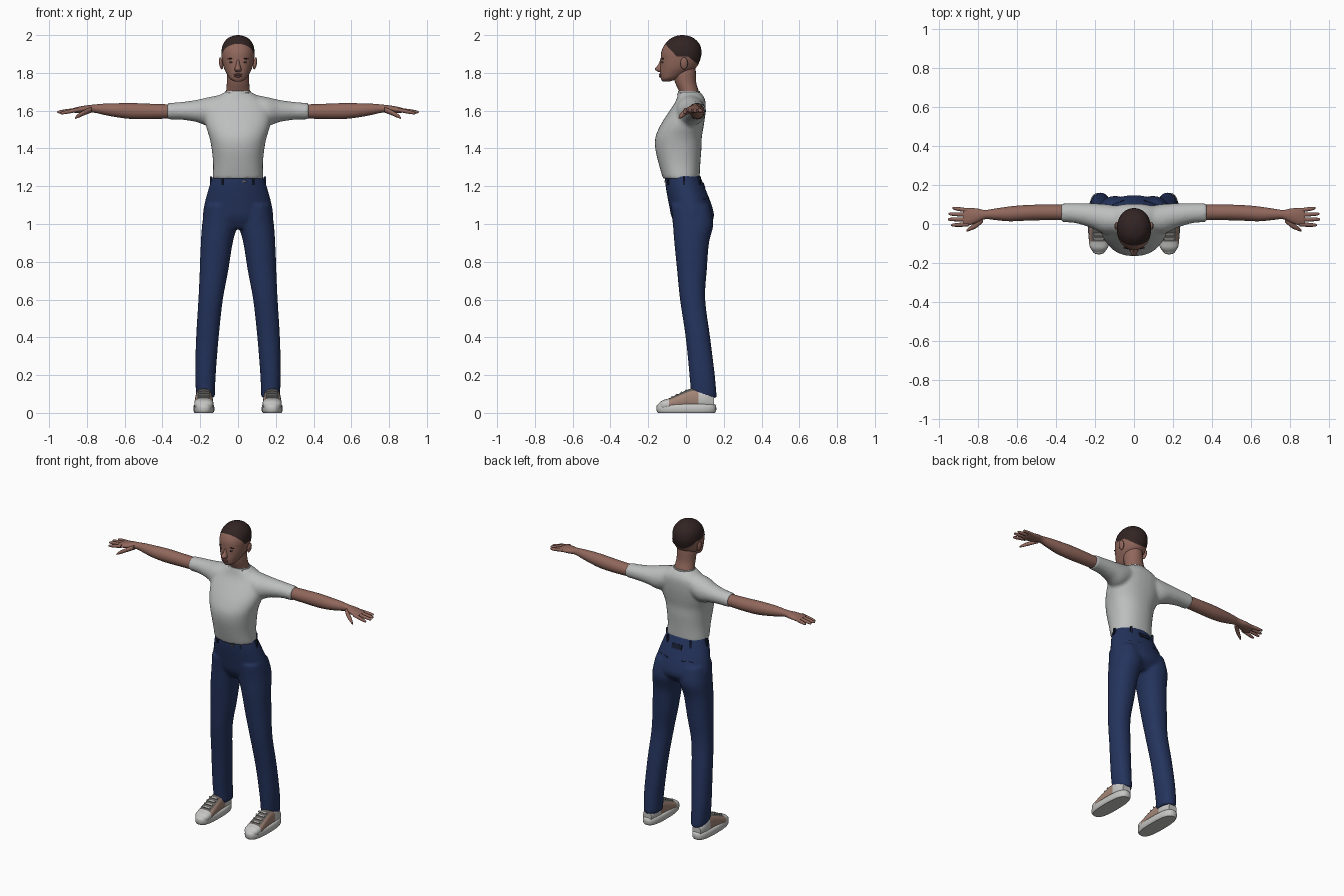
import bpy, bmesh, math
from mathutils import Matrix, Vector

cube = bpy.data.objects.get("Cube")
if cube:
    bpy.data.objects.remove(cube)


def colour(name, r, g, b):
    m = bpy.data.materials.new(name)
    m.diffuse_color = (r, g, b, 1)
    m.use_nodes = True
    bsdf = next(n for n in m.node_tree.nodes if n.type == 'BSDF_PRINCIPLED')
    bsdf.inputs["Base Color"].default_value = (r, g, b, 1)
    bsdf.inputs["Roughness"].default_value = 0.8
    return m


SHIRT = colour("shirt_grey", .50, .52, .51)
DENIM = colour("denim_blue", .018, .034, .11)
DARK = colour("dark_denim", .008, .012, .03)
SKIN = colour("skin_brown", .28, .135, .105)
LIP = colour("lip_brown", .2, .08, .07)
HAIR = colour("hair_dark", .032, .018, .017)
WHITE = colour("shoe_white", .56, .56, .55)
TAN = colour("shoe_tan", .36, .23, .18)
GREY = colour("lace_grey", .13, .12, .11)


def spline(rings, steps):
    """Smooth in-between rings through the key rings."""
    out = []
    for i in range(len(rings) - 1):
        p0, p1 = rings[max(i - 1, 0)], rings[i]
        p2, p3 = rings[i + 1], rings[min(i + 2, len(rings) - 1)]
        for k in range(steps):
            t = k / steps
            out.append([b + t * ((c - a) + t * (2 * a - 5 * b + 4 * c - d + t * (3 * (b - c) + d - a))) / 2
                        for a, b, c, d in zip(p0, p1, p2, p3)])
    return out + [list(rings[-1])]


def loft(bm, axis, rings, side=1, power=2.0, n=24, steps=4):
    """Rings are (position on axis, low and high extent on the other two axes)."""
    loops = []
    for t, a0, a1, b0, b1 in spline(rings, steps):
        loop = []
        for k in range(n):
            w = 2 * math.pi * k / n
            c, s = math.cos(w), math.sin(w)
            a = (a0 + a1 + (a1 - a0) * math.copysign(abs(c) ** (2 / power), c)) / 2
            b = (b0 + b1 + (b1 - b0) * math.copysign(abs(s) ** (2 / power), s)) / 2
            x, y, z = {'x': (t, a, b), 'y': (a, t, b), 'z': (a, b, t)}[axis]
            loop.append(bm.verts.new((side * x, y, z)))
        loops.append(loop)
    for lo, hi in zip(loops, loops[1:]):
        for k in range(n):
            bm.faces.new((lo[k], lo[(k + 1) % n], hi[(k + 1) % n], hi[k]))
    bm.faces.new(loops[0])
    bm.faces.new(loops[-1])


def centred(rings):
    return [(z, -w, w, y0, y1) for z, w, y0, y1 in rings]


def finish(name, bm, *mats, smooth=True):
    bmesh.ops.recalc_face_normals(bm, faces=bm.faces[:])
    me = bpy.data.meshes.new(name)
    for f in bm.faces:
        f.smooth = smooth and len(f.verts) < 10
    bm.to_mesh(me)
    bm.free()
    for m in mats:
        me.materials.append(m)
    ob = bpy.data.objects.new(name, me)
    bpy.context.scene.collection.objects.link(ob)
    return ob


def fuse(ob, voxel):
    """Blend overlapping limbs into one skin of cloth."""
    r = ob.modifiers.new("Fuse", 'REMESH')
    r.mode, r.voxel_size, r.use_smooth_shade = 'VOXEL', voxel, True
    s = ob.modifiers.new("Soften", 'SMOOTH')
    s.factor, s.iterations = .5, 4


def ball(name, pos, radii, mat, tilt=0):
    bm = bmesh.new()
    mx = Matrix.Translation(pos) @ Matrix.Rotation(tilt, 4, 'Y') @ Matrix.Diagonal((*radii, 1))
    bmesh.ops.create_uvsphere(bm, u_segments=16, v_segments=10, radius=1, matrix=mx)
    return finish(name, bm, mat)


def box(name, pos, size, mat, turn=0, tip=0):
    bm = bmesh.new()
    mx = (Matrix.Translation(pos) @ Matrix.Rotation(turn, 4, 'Z')
          @ Matrix.Rotation(tip, 4, 'X') @ Matrix.Diagonal((*size, 1)))
    bmesh.ops.create_cube(bm, size=1, matrix=mx)
    return finish(name, bm, mat, smooth=False)


SIDES = (("left", 1), ("right", -1))

# T-shirt: torso and two short sleeves
bm = bmesh.new()
loft(bm, 'z', centred([(1.24, .134, -.122, .072), (1.32, .132, -.145, .076), (1.4, .14, -.163, .082),
                       (1.46, .152, -.162, .084), (1.52, .17, -.137, .094), (1.58, .176, -.1, .102),
                       (1.64, .16, -.06, .104), (1.675, .11, -.046, .094), (1.7, .068, -.04, .072)]),
     power=2.25, n=32)
for _, s in SIDES:
    loft(bm, 'x', [(.06, -.04, .09, 1.56, 1.69), (.15, -.05, .103, 1.52, 1.673), (.22, -.02, .106, 1.54, 1.657),
                   (.3, .004, .106, 1.552, 1.646), (.375, .01, .106, 1.553, 1.64)], s)
fuse(finish("shirt", bm, SHIRT), .01)

# Collar band
bm = bmesh.new()
loft(bm, 'z', centred([(1.683, .073, -.047, .078), (1.703, .067, -.041, .074)]), steps=2)
finish("collar", bm, SHIRT)
for x in (-.04, .02, .045):
    box("collar_fold", (x, -.038 + abs(x) * .25, 1.69), (.02, .008, .01), GREY, x * 8)

# Trousers: hips and two legs
bm = bmesh.new()
loft(bm, 'z', centred([(1.275, .124, -.112, .066), (1.2, .152, -.108, .097), (1.1, .179, -.09, .136),
                       (1.03, .185, -.074, .147), (.975, .15, -.04, .1)]), n=32)
for _, s in SIDES:
    loft(bm, 'z', [(1.1, .01, .175, -.08, .125), (1, .004, .19, -.07, .145), (.9, .028, .197, -.062, .122),
                   (.75, .052, .203, -.047, .11), (.6, .08, .21, -.032, .102), (.4, .102, .222, -.002, .128),
                   (.2, .118, .227, .018, .153), (.08, .122, .22, .028, .163)], s, 2.2)
fuse(finish("trousers", bm, DENIM), .01)

# Belt loops, button and rear patch
for deg in (55, 125, 180, 235, 305, 360):
    a = math.radians(deg)
    box("belt_loop", (.143 * math.cos(a), -.01 + .1 * math.sin(a), 1.23), (.012, .012, .045), DARK,
        a - math.pi / 2)
box("button", (.035, -.111, 1.225), (.022, .008, .01), GREY)
box("rear_patch", (0, .094, 1.205), (.07, .008, .03), DARK, 0, .35)
for n, s in SIDES:
    box(n + "_rear_pocket", (s * .085, .105, 1.13), (.075, .008, .008), DARK, -s * .38)

# Neck
bm = bmesh.new()
loft(bm, 'z', centred([(1.65, .08, -.02, .08), (1.7, .064, -.036, .068), (1.75, .059, -.058, .054),
                       (1.8, .058, -.068, .052), (1.85, .05, -.06, .05)]))
finish("neck", bm, SKIN)

# Head, cut along the hairline
bm = bmesh.new()
loft(bm, 'z', centred([(1.755, .02, -.124, -.085), (1.77, .044, -.133, -.04), (1.8, .062, -.137, .015),
                       (1.83, .076, -.136, .055), (1.87, .085, -.134, .075), (1.91, .088, -.131, .082),
                       (1.95, .08, -.113, .073), (1.98, .058, -.084, .046), (1.994, .032, -.056, .018),
                       (2, .006, -.028, -.012)]), power=2.1, n=36)
HAIRLINE = ((-.05, 1.888, -1.08), (0, 1.888, 0), (.01, 1.888, -.8))
for y, z, slope in HAIRLINE:
    bmesh.ops.bisect_plane(bm, geom=bm.verts[:] + bm.edges[:] + bm.faces[:], plane_co=(0, y, z),
                           plane_no=(0, -slope, 1))
for f in bm.faces:
    c = f.calc_center_median()
    front, temple, nape = (z + slope * (c.y - y) for y, z, slope in HAIRLINE)
    f.material_index = int(c.z > min(max(front, temple), nape))
finish("head", bm, SKIN, HAIR)

# Face
bm = bmesh.new()
loft(bm, 'z', centred([(1.872, .007, -.136, -.11), (1.845, .011, -.147, -.11), (1.82, .018, -.166, -.11),
                       (1.806, .014, -.148, -.11)]), n=14)
finish("nose", bm, SKIN)
ball("upper_lip", (0, -.136, 1.791), (.024, .008, .005), LIP)
ball("lower_lip", (0, -.135, 1.782), (.02, .008, .006), LIP)
for n, s in SIDES:
    ball(n + "_eye", (s * .034, -.123, 1.856), (.013, .005, .005), GREY)
    ball(n + "_pupil", (s * .034, -.126, 1.856), (.005, .004, .005), HAIR)
    ball(n + "_eyebrow", (s * .036, -.122, 1.876), (.019, .006, .0035), HAIR, s * .1)
    ball(n + "_ear", (s * .09, -.01, 1.85), (.01, .02, .032), SKIN, s * .15)

# Arms with hands: fingers are (root y, tip y, tip x, tip z)
FINGERS = ((-.002, -.006, .94, 1.586), (.023, .024, .957, 1.592), (.047, .052, .953, 1.594),
           (.069, .082, .933, 1.596))
for n, s in SIDES:
    bm = bmesh.new()
    loft(bm, 'x', [(.32, .02, .098, 1.56, 1.632), (.45, .02, .1, 1.556, 1.636), (.56, .017, .097, 1.556, 1.64),
                   (.64, .014, .09, 1.565, 1.639), (.71, .02, .08, 1.578, 1.637), (.765, .025, .072, 1.59, 1.632),
                   (.81, .006, .08, 1.588, 1.627), (.86, -.01, .082, 1.588, 1.617), (.88, -.006, .076, 1.594, 1.61)], s)
    for y0, y1, x1, z1 in FINGERS:
        tube = []
        for t, r in ((0, .011), (.5, .0105), (.9, .008), (1, .003)):
            x, y, z = .85 + t * (x1 - .85), y0 + t * (y1 - y0), 1.604 + t * (z1 - 1.604)
            tube.append((x, y - r, y + r, z - r, z + r))
        loft(bm, 'x', tube, s, n=10, steps=2)
    loft(bm, 'x', [(.775, .01, .05, 1.59, 1.62), (.81, -.02, .014, 1.577, 1.605), (.845, -.035, -.014, 1.562, 1.584),
                   (.862, -.04, -.03, 1.557, 1.567)], s, n=12)
    finish(n + "_arm", bm, SKIN)

# Shoes: sole, upper coloured by area, laces
for n, s in SIDES:
    bm = bmesh.new()
    loft(bm, 'z', [(0, .132, .23, -.148, .153), (.012, .125, .236, -.156, .16), (.04, .127, .234, -.155, .159),
                   (.046, .135, .226, -.145, .15)], s, 2.7, 32, 2)
    finish(n + "_sole", bm, WHITE)
    bm = bmesh.new()
    loft(bm, 'y', [(-.148, .16, .2, .02, .045), (-.125, .136, .224, .015, .066), (-.09, .13, .231, .015, .077),
                   (-.03, .132, .229, .015, .105), (.03, .136, .225, .015, .13), (.1, .137, .224, .015, .13),
                   (.148, .15, .21, .02, .09)], s, 2.4)
    bm.normal_update()
    for f in bm.faces:
        c = f.calc_center_median()
        top = abs(c.x - s * .18) < .034 and c.z > .06
        f.material_index = 0 if c.y < -.088 or c.y > .07 else 2 if top else 1
    finish(n + "_shoe_upper", bm, WHITE, TAN, GREY)
    for k in range(4):
        box(n + "_lace", (s * .18, -.075 + k * .025, .086 + k * .0115), (.06, .008, .006), WHITE, 0, .43)
